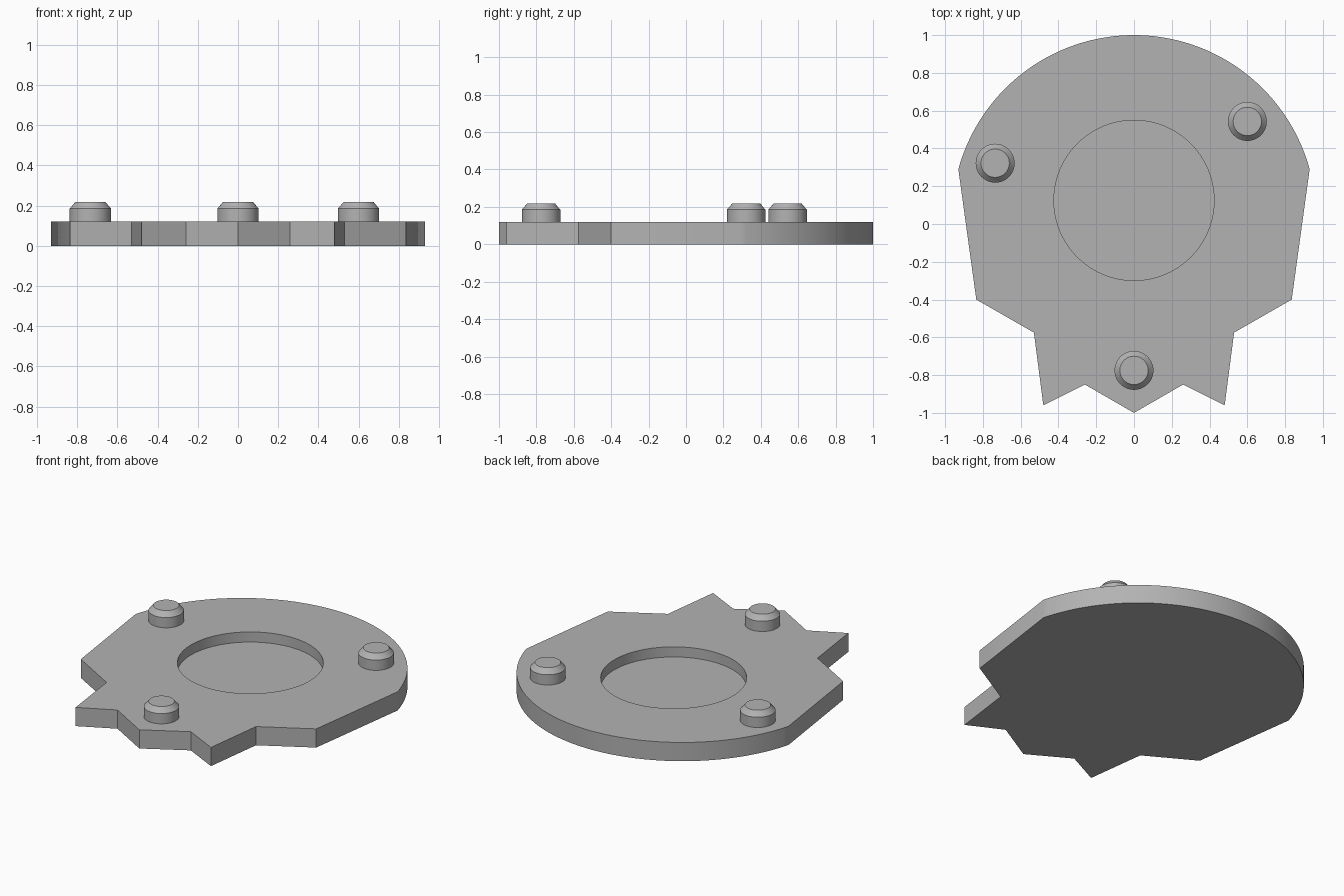
import bpy, bmesh, math

if "Cube" in bpy.data.objects:
    bpy.data.objects.remove(bpy.data.objects["Cube"])

grey = bpy.data.materials.new("plain grey")
grey.diffuse_color = (0.45, 0.45, 0.45, 1)
grey.use_nodes = True
grey.node_tree.nodes["Principled BSDF"].inputs["Base Color"].default_value = grey.diffuse_color


def finish(bm, name):
    """Turn a bmesh into a grey object with sharp edges kept."""
    bmesh.ops.recalc_face_normals(bm, faces=bm.faces)
    mesh = bpy.data.meshes.new(name)
    bm.to_mesh(mesh)
    bm.free()
    obj = bpy.data.objects.new(name, mesh)
    bpy.context.collection.objects.link(obj)
    mesh.materials.append(grey)
    return obj


def smooth(obj):
    bpy.ops.object.select_all(action='DESELECT')
    obj.select_set(True)
    bpy.context.view_layer.objects.active = obj
    bpy.ops.object.shade_smooth_by_angle(angle=math.radians(25))


def prism(name, points, z0, z1):
    bm = bmesh.new()
    face = bm.faces.new([bm.verts.new((x, y, z0)) for x, y in points])
    top = bmesh.ops.extrude_face_region(bm, geom=[face])["geom"]
    bmesh.ops.translate(bm, vec=(0, 0, z1 - z0),
                        verts=[v for v in top if isinstance(v, bmesh.types.BMVert)])
    return finish(bm, name)


def arc(cx, cy, r, a0, a1, n):
    return [(cx + r * math.cos(a0 + (a1 - a0) * i / n),
             cy + r * math.sin(a0 + (a1 - a0) * i / n)) for i in range(n + 1)]


# Plate: round back, tapered sides and a toothed front tab, mirrored in x
side = [(0.26, -0.85), (0.48, -0.96), (0.53, -0.575), (0.835, -0.40)]
start = math.atan2(0.29 - 0.036, 0.93)
dome = arc(0, 0.036, 0.964, start, math.pi - start, 72)
outline = [(0, -1.0)] + side + dome + [(-x, y) for x, y in reversed(side)]
plate = prism("plate", outline, 0, 0.12)

# Round recess cut into the top of the plate
cutter = prism("recess_cutter", arc(0, 0.125, 0.424, 0, math.tau, 96)[:-1], 0.055, 0.3)
cut = plate.modifiers.new("recess", 'BOOLEAN')
cut.operation = 'DIFFERENCE'
cut.solver = 'EXACT'
cut.object = cutter
bpy.context.view_layer.objects.active = plate
bpy.ops.object.modifier_apply(modifier=cut.name)
bpy.data.objects.remove(cutter)
smooth(plate)

# Three pegs with stepped, chamfered tops
PEG = [(0.103, 0.115), (0.103, 0.186), (0.094, 0.195), (0.075, 0.218)]
for i, (px, py) in enumerate([(-0.735, 0.322), (0.6, 0.543), (0, -0.775)]):
    bm = bmesh.new()
    rings = [[bm.verts.new((x, y, z)) for x, y in arc(px, py, r, 0, math.tau, 48)[:-1]]
             for r, z in PEG]
    for low, high in zip(rings, rings[1:]):
        for k in range(48):
            j = (k + 1) % 48
            bm.faces.new((low[k], low[j], high[j], high[k]))
    bm.faces.new(rings[0])
    bm.faces.new(rings[-1])
    smooth(finish(bm, f"peg_{i + 1}"))
